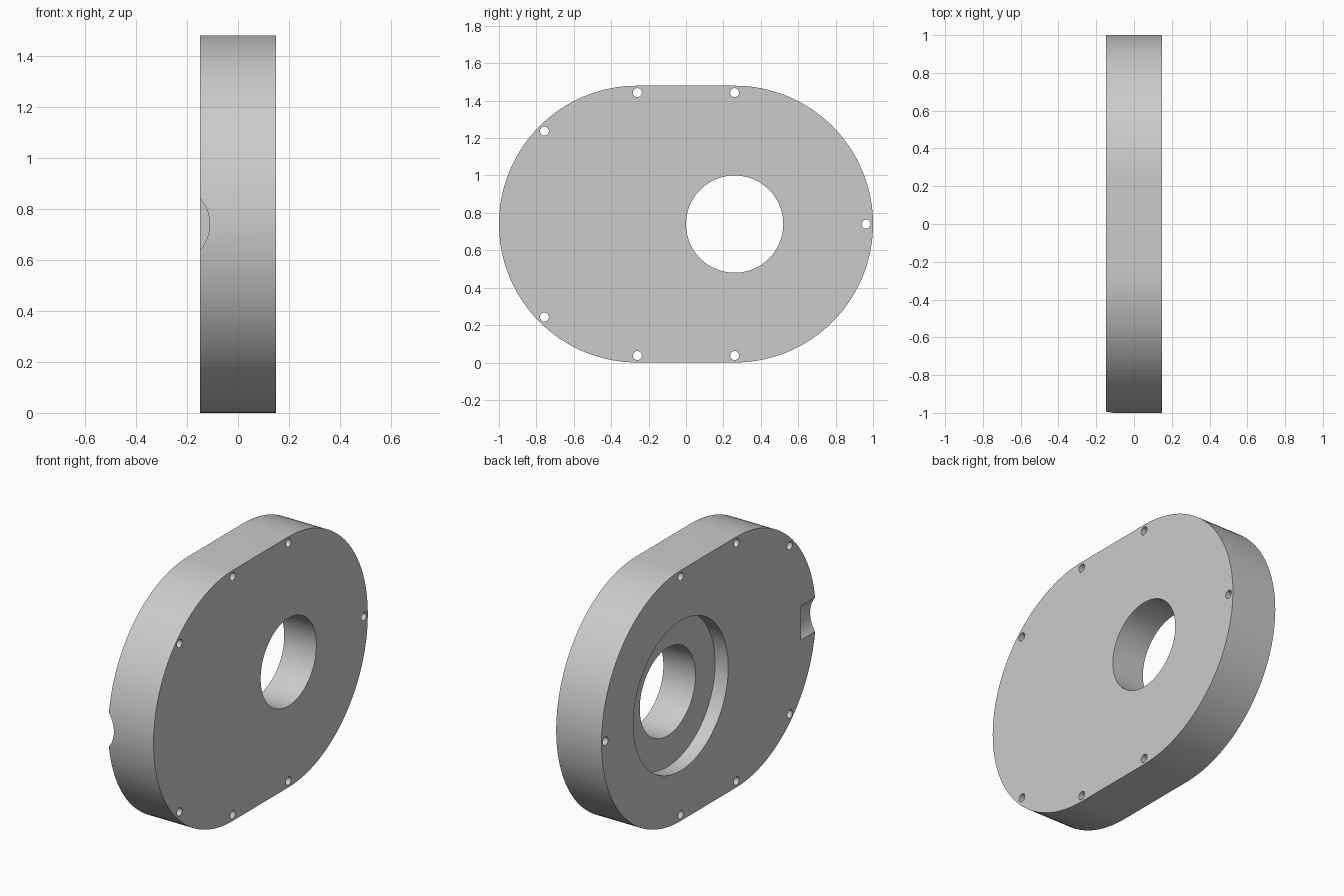
import bpy, bmesh, math
from mathutils import Matrix, Vector

if "Cube" in bpy.data.objects:
    bpy.data.objects.remove(bpy.data.objects["Cube"], do_unlink=True)

HALF = 0.148      # half thickness
R = 0.74          # end radius, also the centre height
OFF = 0.26        # end-arc centres at y = +-OFF
BOLT_R = 0.703    # bolt circle radius

grey = bpy.data.materials.new("light grey")
grey.use_nodes = True
colour = (0.6, 0.6, 0.6, 1)
grey.diffuse_color = colour
grey.node_tree.nodes["Principled BSDF"].inputs["Base Color"].default_value = colour


def make_object(name, bm):
    bmesh.ops.recalc_face_normals(bm, faces=bm.faces)
    mesh = bpy.data.meshes.new(name)
    bm.to_mesh(mesh)
    bm.free()
    mesh.materials.append(grey)
    obj = bpy.data.objects.new(name, mesh)
    bpy.context.collection.objects.link(obj)
    return obj


def cylinder(name, centre, radius, depth, axis, segments):
    bm = bmesh.new()
    turn = Vector((0, 0, 1)).rotation_difference(Vector(axis)).to_matrix().to_4x4()
    bmesh.ops.create_cone(bm, cap_ends=True, segments=segments, radius1=radius,
                          radius2=radius, depth=depth,
                          matrix=Matrix.Translation(centre) @ turn)
    return make_object(name, bm)


# Stadium-shaped housing plate
bm = bmesh.new()
outline = []
for side in (1, -1):
    for i in range(65):
        a = math.pi * i / 64 - math.pi / 2
        outline.append(bm.verts.new((-HALF, side * (OFF + R * math.cos(a)),
                                     R + side * R * math.sin(a))))
face = bm.faces.new(outline)
ext = bmesh.ops.extrude_face_region(bm, geom=[face])
bmesh.ops.translate(bm, vec=(2 * HALF, 0, 0),
                    verts=[v for v in ext["geom"] if isinstance(v, bmesh.types.BMVert)])
plate = make_object("housing_plate", bm)

# Main bore, stepped recess on the -x face, and the end notch
X, Y = (1, 0, 0), (0, 1, 0)
recess_depth = 0.086
cutters = [
    cylinder("bore_cutter", (0, OFF, R), 0.26, 1, X, 96),
    cylinder("recess_cutter", (-HALF + recess_depth - 0.2, OFF, R), 0.443, 0.4, X, 96),
    cylinder("notch_cutter", (-0.265, -1.06, R), 0.154, 0.4, Y, 64),
]

# Bolt holes around the rim
for side, angles in ((1, (-90, 0, 90)), (-1, (-90, -45, 45, 90))):
    for deg in angles:
        a = math.radians(deg)
        centre = (0, side * (OFF + BOLT_R * math.cos(a)), R + BOLT_R * math.sin(a))
        cutters.append(cylinder("bolt_hole_cutter", centre, 0.024, 1, X, 24))

bpy.context.view_layer.objects.active = plate
for cutter in cutters:
    cutter.hide_render = True
    mod = plate.modifiers.new("cut", "BOOLEAN")
    mod.operation = "DIFFERENCE"
    mod.solver = "EXACT"
    mod.object = cutter
    bpy.ops.object.modifier_apply(modifier=mod.name)
    bpy.data.objects.remove(cutter, do_unlink=True)

# Smooth walls with crisp rims
bpy.ops.object.select_all(action="DESELECT")
plate.select_set(True)
bpy.ops.object.shade_smooth_by_angle(angle=math.radians(30))
